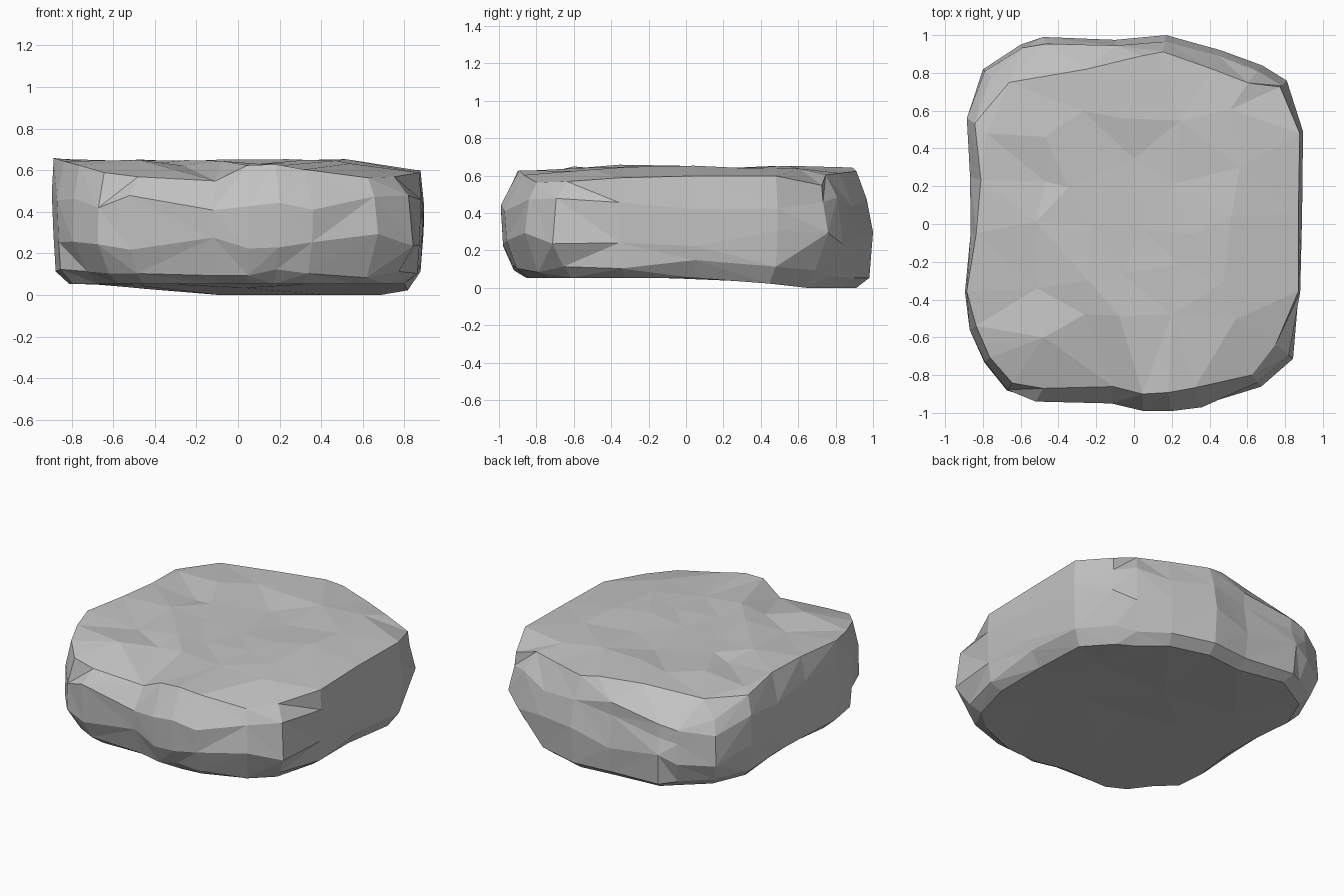
import bpy, bmesh, random
from mathutils import Vector
from mathutils.geometry import delaunay_2d_cdt

if "Cube" in bpy.data.objects:
    bpy.data.objects.remove(bpy.data.objects["Cube"])

random.seed(4)

# Stone outline, counter-clockwise from the front:
# x, y, inset of top rim, height of top rim, height of lower rim
COLUMNS = [
    (0.05, -0.99, 0.09, 0.63, 0.10), (0.20, -0.99, 0.10, 0.635, 0.13),
    (0.36, -0.97, 0.11, 0.61, 0.11), (0.68, -0.87, 0.09, 0.57, 0.09),
    (0.85, -0.72, 0.13, 0.575, 0.12), (0.88, -0.36, 0.01, 0.595, 0.11),
    (0.89, 0.05, 0.02, 0.605, 0.155), (0.895, 0.49, 0.02, 0.605, 0.12),
    (0.81, 0.76, 0.05, 0.555, 0.10), (0.68, 0.84, 0.12, 0.61, 0.07),
    (0.46, 0.92, 0.11, 0.62, 0.06), (0.17, 1.00, 0.09, 0.63, 0.06),
    (-0.10, 0.975, 0.03, 0.53, 0.06), (-0.48, 0.99, 0.04, 0.48, 0.08),
    (-0.60, 0.95, 0.02, 0.46, 0.10), (-0.80, 0.82, 0.06, 0.52, 0.12),
    (-0.885, 0.56, 0.05, 0.62, 0.12), (-0.868, 0.25, 0.06, 0.65, 0.12),
    (-0.865, -0.05, 0.03, 0.66, 0.11), (-0.895, -0.36, 0.01, 0.665, 0.12),
    (-0.87, -0.56, 0.04, 0.65, 0.13), (-0.80, -0.74, 0.05, 0.63, 0.12),
    (-0.68, -0.89, 0.06, 0.595, 0.11), (-0.52, -0.94, 0.08, 0.575, 0.11),
    (-0.12, -0.95, 0.09, 0.555, 0.10),
]
N = len(COLUMNS)
# Crease on top, above the bevelled back left corner
CREASE = [(-0.78, 0.48, 0.64), (-0.66, 0.75, 0.63), (-0.25, 0.82, 0.65), (0.04, 0.89, 0.65)]


def clamp(t):
    return max(0.0, min(1.0, t))


def inset(x, y, amount):
    """Move an outline point towards the middle."""
    p = Vector((x, y))
    return p * (1 - amount / p.length)


def floor_height(x, y):
    """The underside dips towards the back right."""
    return 0.06 - 0.053 * clamp((y - 0.2) / 0.5) * clamp((x + 0.8) / 0.7)


bm = bmesh.new()
rings = [[] for _ in range(5)]
for x, y, top_in, top_z, low_z in COLUMNS:
    back = (y + 1) / 2
    low_in = 0.07 - 0.05 * back if abs(x) < 0.8 else 0.02
    high_in = 0.035 * back ** 2 if abs(x) < 0.8 else 0.0
    # The corners taper above and below their middle
    if abs(x) > 0.55 and abs(y) > 0.6:
        low_in = 0.05 if x < 0 < y else 0.10
        high_in = 0.04 if x > 0 else 0.015
    high_z = min(0.46 + random.uniform(-0.05, 0.05), top_z - 0.09)
    levels = [
        (low_in + 0.07, floor_height(x, y)),
        (low_in, low_z),
        (0.012 * (1 - back), 0.27 + random.uniform(-0.05, 0.05)),
        (high_in, high_z),
        (top_in, top_z),
    ]
    for ring, (amount, z) in zip(rings, levels):
        p = inset(x, y, amount)
        ring.append(bm.verts.new((p.x, p.y, z)))

# Faceted side wall, with mixed diagonals
for a, b in zip(rings, rings[1:]):
    for i in range(N):
        j = (i + 1) % N
        q = [a[i], a[j], b[j], b[i]]
        if random.random() < 0.5:
            q = q[1:] + q[:1]
        bm.faces.new((q[0], q[1], q[2]))
        bm.faces.new((q[0], q[2], q[3]))


def cap(rim, step, height, rough, extra=()):
    """Fill a rim with irregular flat facets."""
    verts = list(rim) + [bm.verts.new(p) for p in extra]
    span = [k * step for k in range(-3, 4)]
    for gx in span:
        for gy in span:
            x = gx + random.uniform(-0.3, 0.3) * step
            y = gy + random.uniform(-0.3, 0.3) * step
            near = any((Vector(p[:2]) - Vector((x, y))).length < 0.12 for p in extra)
            if abs(x) < 0.72 and -0.74 < y < 0.70 and abs(x) + abs(y) < 1.2 and not near:
                z = height(x, y) + random.uniform(-rough, rough)
                verts.append(bm.verts.new((x, y, z)))
    flat = [v.co.to_2d() for v in verts]
    out = delaunay_2d_cdt(flat, [], [list(range(N))], 1, 1e-6)
    for tri in out[2]:
        bm.faces.new([verts[out[3][k][0]] for k in tri])


# Nearly level top and slightly bowed underside
cap(rings[-1], 0.27, lambda x, y: 0.642 + 0.005 * y, 0.018, CREASE)
cap(rings[0], 0.42, lambda x, y: floor_height(x, y), 0.006)

bmesh.ops.recalc_face_normals(bm, faces=bm.faces)
lowest = min(v.co.z for v in bm.verts)
for v in bm.verts:
    v.co.z -= lowest

mesh = bpy.data.meshes.new("stone_slab")
bm.to_mesh(mesh)
bm.free()
grey = bpy.data.materials.new("stone grey")
grey.diffuse_color = (0.55, 0.55, 0.55, 1)
grey.use_nodes = True
grey.node_tree.nodes["Principled BSDF"].inputs["Base Color"].default_value = grey.diffuse_color
mesh.materials.append(grey)
stone = bpy.data.objects.new("stone_slab", mesh)
bpy.context.collection.objects.link(stone)
